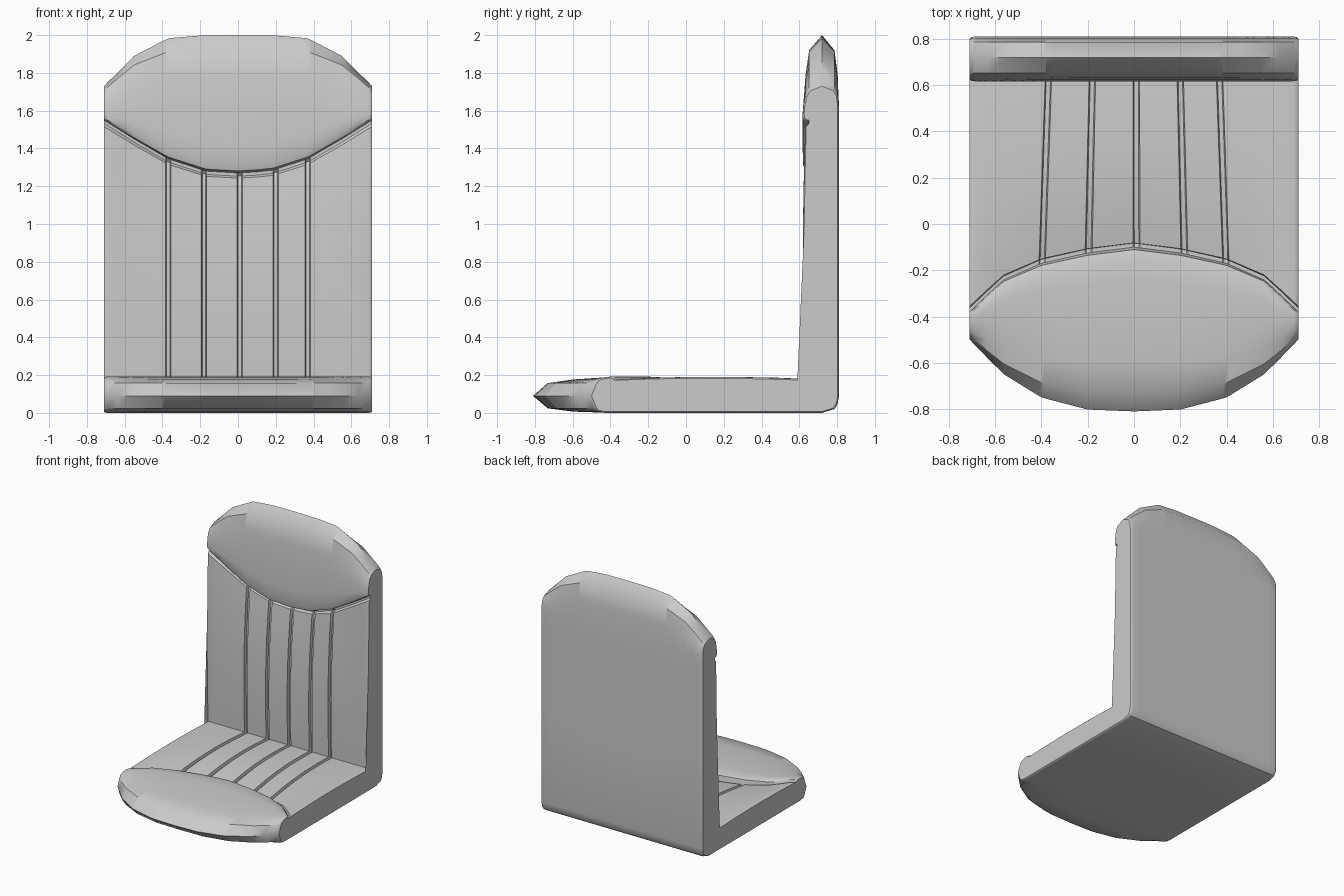
import bpy, bmesh, math

if "Cube" in bpy.data.objects:
    bpy.data.objects.remove(bpy.data.objects["Cube"])

W = 0.71            # half width
MY, MZ = 0.72, 0.09  # mid-planes of the backrest and the seat


def lerp(x, table):
    x = abs(x)
    for (a, fa), (b, fb) in zip(table, table[1:]):
        if x <= b:
            return fa + (fb - fa) * (x - a) / (b - a)
    return table[-1][1]


# outline and pillow edge: distance from the corner against |x|
SEAT_TIP = [(0, 1.53), (.2, 1.522), (.4, 1.47), (.57, 1.365), (.71, 1.22)]
SEAT_EDGE = [(0, .82), (.2, .845), (.4, .89), (.57, .965), (.71, 1.10)]
BACK_TIP = [(0, 1.91), (.2, 1.908), (.37, 1.893), (.55, 1.80), (.71, 1.64)]
BACK_EDGE = [(0, 1.18), (.17, 1.19), (.37, 1.255), (.55, 1.36), (.71, 1.46)]
SPLAY = [(0, 0), (.2, .018), (.37, .028), (.71, 0)]


def half_profile(x, groove, scale, tip_t, edge_t, splay):
    """Upper and lower side points (x, u, h), from the tip to the corner."""
    k = math.copysign(lerp(x, SPLAY), x) if splay else 0
    tip, edge = lerp(x + k, tip_t), lerp(x + k, edge_t)
    s = tip - edge
    sh = max(.11 * s, .025)
    mid = 1 - min(1, abs(x) / W) ** 2
    X = x + k
    top = [(X, tip, 0), (X, tip - sh, .068), (X, tip - .3 * s, .087),
           (X, tip - .55 * s, .098), (X, tip - .8 * s, .103),
           (X, tip - .94 * s, .1), (X, tip - .985 * s, .09)]
    # recessed seam and fluted panel that sinks towards the pillow
    sink = .04 * mid

    def panel(f):
        return .09 + .012 * math.sin(math.pi * f) - sink * f ** 2.5
    top.append((X, edge, panel(1) - .015))
    top.append((X, edge - .017, panel(1) - .015 - .012 * groove))
    for f in (.975, .88, .75, .6, .4, .2, .04):
        u = .09 + (edge - .09) * f
        top.append((x + k * f, u, panel(f) - .022 * groove))
    low = [(X, tip - sh, -.066), (X, tip - .3 * s, -.083),
           (X, tip - .6 * s, -.09), (X, edge, -.09), (X, .5 * edge, -.09)]
    return ([(a, u, h * scale) for a, u, h in top],
            [(a, u, h * scale) for a, u, h in low])


def ring(x, groove=0, scale=1):
    """Closed L-shaped section at one station across the width."""
    st, sl = half_profile(x, groove, scale, SEAT_TIP, SEAT_EDGE, True)
    bt, bl = half_profile(x, groove, scale, BACK_TIP, BACK_EDGE, False)
    seat = lambda p: (p[0], MY - p[1], MZ + p[2])
    back = lambda p: (p[0], MY - p[2], MZ + p[1])
    c = (.09 - .022 * groove) * scale
    pts = [seat(p) for p in st] + [seat((x, c, c))]
    pts += [back(p) for p in reversed(bt)] + [back(p) for p in bl]
    pts += [(x, MY + a * scale, MZ + b * scale)
            for a, b in ((.09, 0), (.082, -.045), (.065, -.07), (0, -.09))]
    pts += [seat(p) for p in reversed(sl)]
    return pts


# stations: four per groove, plus plain ones between and at the rounded sides
stations = []
for g in (-.37, -.18, .01, .2, .37):
    stations += [(g - .014, 0, 1), (g - .009, 1, 1), (g + .009, 1, 1), (g + .014, 0, 1)]
for x in (-.275, -.085, .105, .285):
    stations.append((x, 0, 1))
for sgn in (-1, 1):
    stations += [(sgn * x, 0, s) for x, s in
                 ((.46, 1), (.55, 1), (.63, 1), (.69, 1), (.704, .975), (W, .92))]
stations.sort()

# shell seat body
bm = bmesh.new()
rings = [[bm.verts.new(p) for p in ring(*s)] for s in stations]
for r0, r1 in zip(rings, rings[1:]):
    n = len(r0)
    for i in range(n):
        j = (i + 1) % n
        bm.faces.new((r0[i], r0[j], r1[j], r1[i]))
caps = [bm.faces.new(rings[0]), bm.faces.new(rings[-1])]
bmesh.ops.triangulate(bm, faces=caps)
bmesh.ops.recalc_face_normals(bm, faces=bm.faces)
mesh = bpy.data.meshes.new("padded_seat")
bm.to_mesh(mesh)
bm.free()
obj = bpy.data.objects.new("padded_seat", mesh)
bpy.context.collection.objects.link(obj)
bpy.context.view_layer.objects.active = obj
obj.select_set(True)
bpy.ops.object.shade_smooth_by_angle(angle=math.radians(38))
